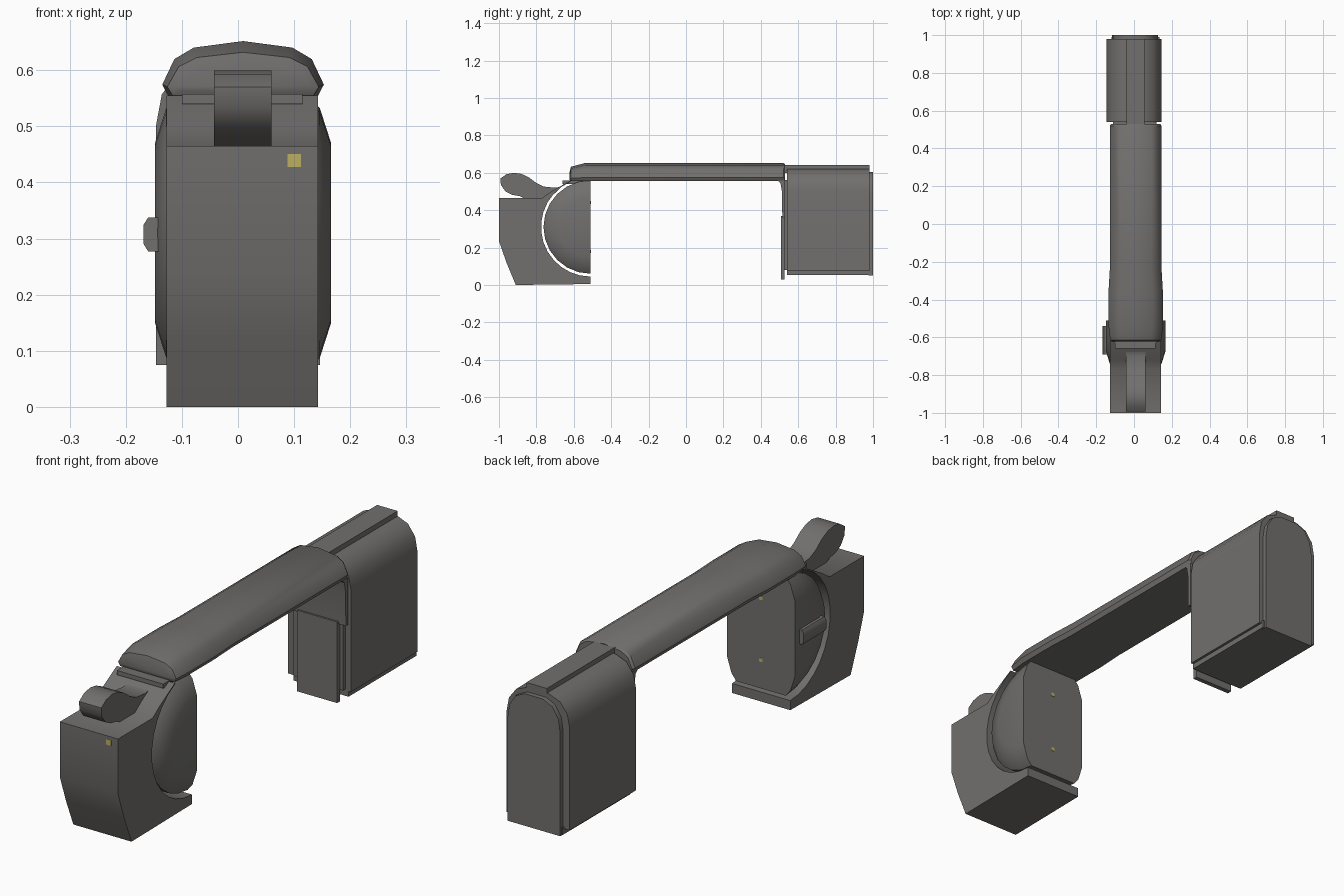
import bpy, bmesh, math

if "Cube" in bpy.data.objects:
    bpy.data.objects.remove(bpy.data.objects["Cube"])


def material(name, rgb):
    m = bpy.data.materials.new(name)
    m.diffuse_color = (*rgb, 1)
    m.use_nodes = True
    m.node_tree.nodes["Principled BSDF"].inputs["Base Color"].default_value = m.diffuse_color
    return m


GREY = material("dark warm grey", (0.165, 0.16, 0.153))
YELLOW = material("dull yellow", (0.5, 0.43, 0.12))
CX = 0.009  # middle of the slightly offset parts


def loft(name, rings, mat=GREY, smooth=35):
    """Skin a row of closed rings and cap both ends."""
    bm = bmesh.new()
    vs = [[bm.verts.new(p) for p in r] for r in rings]
    n = len(vs[0])
    for a, b in zip(vs, vs[1:]):
        for i in range(n):
            j = (i + 1) % n
            bm.faces.new((a[i], a[j], b[j], b[i]))
    bm.faces.new(vs[0])
    bm.faces.new(vs[-1])
    bmesh.ops.recalc_face_normals(bm, faces=bm.faces[:])
    me = bpy.data.meshes.new(name)
    bm.to_mesh(me)
    bm.free()
    me.materials.append(mat)
    ob = bpy.data.objects.new(name, me)
    bpy.context.collection.objects.link(ob)
    if smooth:
        bpy.context.view_layer.objects.active = ob
        ob.select_set(True)
        bpy.ops.object.shade_smooth_by_angle(angle=math.radians(smooth))
        ob.select_set(False)
    return ob


def side_prism(name, yz, x0, x1, **kw):
    return loft(name, [[(x, y, z) for y, z in yz] for x in (x0, x1)], **kw)


def front_prism(name, xz, y0, y1, **kw):
    return loft(name, [[(x, y, z) for x, z in xz] for y in (y0, y1)], **kw)


def box(name, x, y, z, mat=GREY):
    return front_prism(name, [(x[0], z[0]), (x[1], z[0]), (x[1], z[1]), (x[0], z[1])],
                       *y, mat=mat, smooth=0)


# front housing: block with a round cradle cut out of its rear
cradle = [(-0.51 + 0.265 * math.cos(math.radians(a)), 0.31 + 0.265 * math.sin(math.radians(a)))
          for a in range(114, 271, 12)]
housing = [(-0.51, 0.045), (-0.51, 0.005), (-0.91, 0.0), (-0.96, 0.12), (-1.0, 0.235), (-1.0, 0.465),
           (-0.77, 0.465), (-0.72, 0.50), (-0.65, 0.54), (-0.622, 0.555)]
side_prism("front_housing", housing + cradle, -0.127, 0.143)


# half-round drum held in the cradle, with bevelled flanks
def half_disc(x, r, rz):
    return [(x, -0.51 - r * math.cos(math.radians(a)), 0.31 + rz * math.sin(math.radians(a)))
            for a in range(-90, 91, 15)]


loft("drum", [half_disc(CX + dx, r, rz) for dx, r, rz in
              ((-0.157, 0.165, 0.16), (-0.137, 0.23, 0.222), (-0.115, 0.252, 0.25),
               (0.115, 0.252, 0.25), (0.137, 0.23, 0.222), (0.157, 0.165, 0.16))])

# side pin on the left flank of the drum
pin = [(-0.168, 0.29), (-0.16, 0.277), (-0.142, 0.277), (-0.138, 0.308),
       (-0.142, 0.338), (-0.16, 0.338), (-0.168, 0.325)]
front_prism("side_pin", pin, -0.69, -0.54)

# curled thumb lever
lever = [(-0.992, 0.57), (-0.96, 0.592), (-0.92, 0.6), (-0.88, 0.594), (-0.84, 0.575), (-0.80, 0.545),
         (-0.76, 0.526), (-0.70, 0.52), (-0.67, 0.525), (-0.64, 0.55), (-0.70, 0.49), (-0.76, 0.46),
         (-0.86, 0.46), (-0.89, 0.475), (-0.93, 0.482), (-0.965, 0.5), (-0.99, 0.535)]
side_prism("thumb_lever", lever, -0.043, 0.06)


# top grip bar
def grip_ring(y, w, top, low=0.555):
    half = [(0.93, 0.0), (1.0, 0.2), (0.85, 0.67), (0.61, 0.88)]
    h = top - low
    pts = [(CX + s * w, low + t * h) for s, t in half] + [(CX, top)]
    pts += [(CX - s * w, low + t * h) for s, t in reversed(half)]
    return [(x, y, z) for x, z in pts]


loft("grip_bar", [grip_ring(-0.622, 0.12, 0.605, 0.563), grip_ring(-0.615, 0.135, 0.632),
                  grip_ring(-0.54, 0.144, 0.652), grip_ring(-0.36, 0.144, 0.652),
                  grip_ring(-0.24, 0.137, 0.652), grip_ring(0.52, 0.137, 0.652),
                  grip_ring(0.53, 0.13, 0.645)])
box("hinge_strip", (-0.1, 0.115), (-0.66, -0.54), (0.54, 0.558))

# rear mounting plate: wide above, narrow tongue below
neck = [(0.49, 0.558), (0.505, 0.545), (0.513, 0.50), (0.515, 0.36), (0.53, 0.36), (0.53, 0.558)]
side_prism("mount_plate", neck, -0.12, 0.14)
box("mount_tongue", (-0.08, 0.105), (0.507, 0.527), (0.03, 0.37))
box("mount_spacer", (-0.11, 0.12), (0.525, 0.545), (0.08, 0.56))


# rear housing with arched top
def arch(w, z0, z1):
    half = [(1.0, z0), (1.0, z1 - 0.12), (0.93, z1 - 0.065), (0.7, z1 - 0.02), (0.35, z1)]
    return [(s * w, z) for s, z in half] + [(-s * w, z) for s, z in reversed(half)]


front_prism("rear_housing", arch(0.146, 0.075, 0.622), 0.54, 0.98)
front_prism("rear_end_cap", [(x + 0.006, z) for x, z in arch(0.122, 0.05, 0.604)], 0.975, 1.0)
box("rear_top_rib", (-0.04, 0.055), (0.525, 0.98), (0.6, 0.642))
box("rear_base", (-0.12, 0.135), (0.54, 0.99), (0.052, 0.085))

# tiny yellow marks on the front face and on the back of the drum
box("front_mark", (0.088, 0.112), (-1.001, -0.998), (0.428, 0.451), YELLOW)
for i, z in enumerate((0.18, 0.44)):
    box(f"contact_{i}", (CX - 0.008, CX + 0.008), (-0.511, -0.508), (z - 0.008, z + 0.008), YELLOW)
